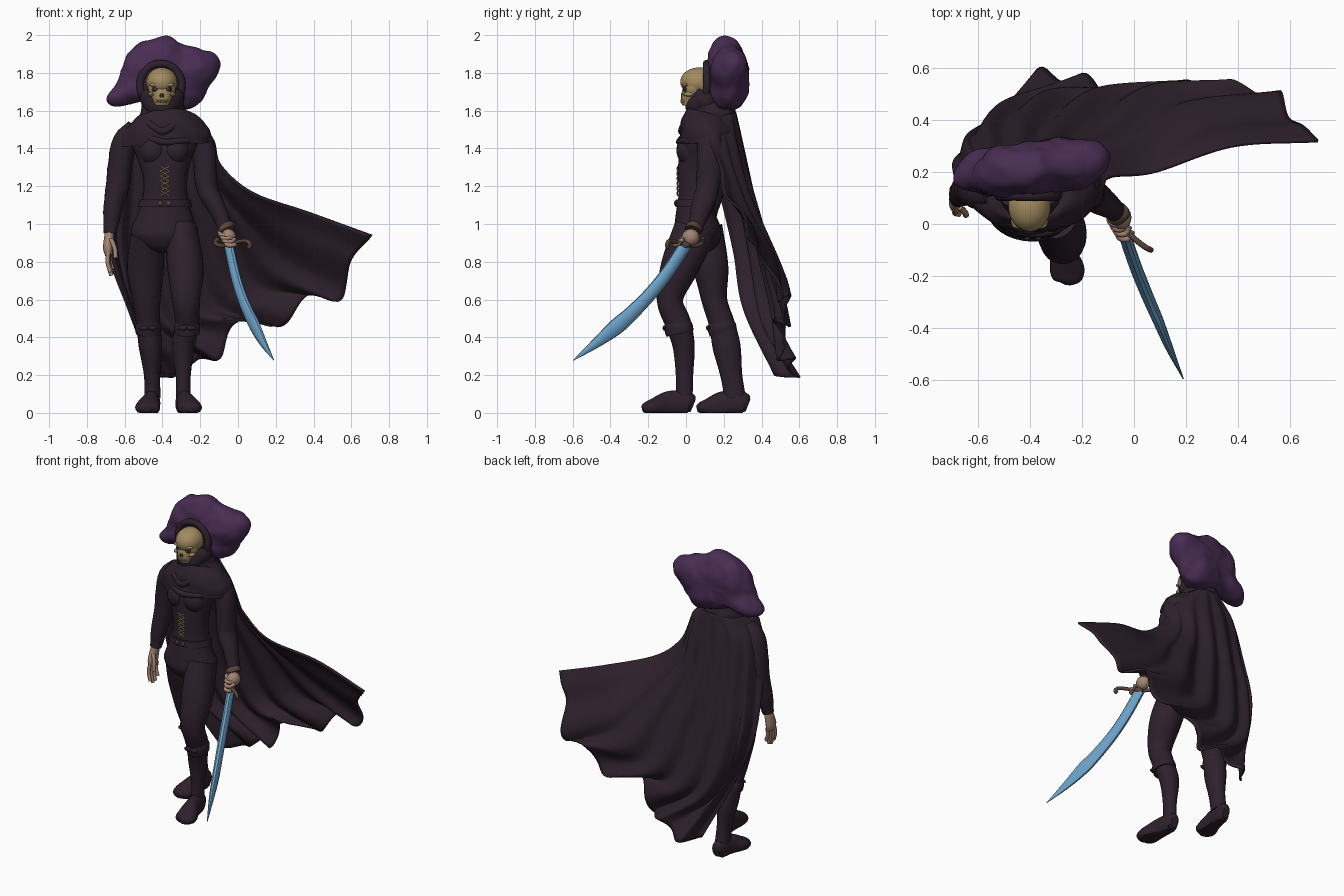
import bpy, bmesh, math
from mathutils import Vector, noise


def mat(name, r, g, b):
    m = bpy.data.materials.new(name)
    m.diffuse_color = (r, g, b, 1)
    return m


CLOTH = mat("dark_plum_cloth", .027, .015, .025)
HAT = mat("purple_felt", .066, .026, .086)
BONE = mat("old_bone", .36, .26, .115)
SKIN = mat("skin", .36, .23, .165)
STEEL = mat("blue_steel", .15, .36, .58)
BRONZE = mat("brown_bronze", .095, .055, .04)
LACE = mat("gold_lace", .4, .26, .13)


def finish(name, bm, m):
    bmesh.ops.recalc_face_normals(bm, faces=bm.faces[:])
    me = bpy.data.meshes.new(name)
    bm.to_mesh(me)
    bm.free()
    me.materials.append(m)
    ob = bpy.data.objects.new(name, me)
    bpy.context.collection.objects.link(ob)
    return ob


def spline(P, t, closed=False):
    """Catmull-Rom point through rows P at t in 0..1"""
    n = len(P)
    s = t * (n if closed else n - 1)
    i = int(s) if closed else min(int(s), n - 2)
    f = s - i

    def at(k):
        if closed:
            return P[k % n]
        if k < 0:
            return [2 * a - b for a, b in zip(P[0], P[1])]
        if k >= n:
            return [2 * a - b for a, b in zip(P[-1], P[-2])]
        return P[k]
    return [.5 * (2 * b + (c - a) * f + (2 * a - 5 * b + 4 * c - d) * f * f + (3 * b - a - 3 * c + d) * f ** 3)
            for a, b, c, d in zip(at(i - 1), at(i), at(i + 1), at(i + 2))]


def grid(bm, rings, wrap=True, caps=True):
    V = [[bm.verts.new(p) for p in r] for r in rings]
    n = len(V[0])
    for a, b in zip(V, V[1:]):
        for j in range(n if wrap else n - 1):
            k = (j + 1) % n
            bm.faces.new((a[j], a[k], b[k], b[j]))
    if caps:
        bm.faces.new(V[0])
        bm.faces.new(V[-1])


def sweep(name, m, rows, ref=(1, 0, 0), n=20, sub=5, wob=0, floor=False):
    """Elliptical tube through rows of (x, y, z, radius along ref, other radius)"""
    ref = Vector(ref)
    N = (len(rows) - 1) * sub
    S = [spline(rows, i / N) for i in range(N + 1)]
    rings = []
    for i, s in enumerate(S):
        t = (Vector(S[min(i + 1, N)][:3]) - Vector(S[max(i - 1, 0)][:3])).normalized()
        u = (ref - t * ref.dot(t)).normalized()
        w = t.cross(u)
        ring = []
        for j in range(n):
            a = math.tau * j / n
            p = Vector(s[:3]) + u * max(s[3], .001) * math.cos(a) + w * max(s[4], .001) * math.sin(a)
            if wob:
                p += (u * math.cos(a) + w * math.sin(a)) * wob * noise.noise(p * 13)
            if floor:
                p.z = max(p.z, 0)
            ring.append(p)
        rings.append(ring)
    bm = bmesh.new()
    grid(bm, rings)
    return finish(name, bm, m)


def tube(name, m, pts, r, n=10, sub=4):
    return sweep(name, m, [(*p, r, r) for p in pts], (.3, .8, .5), n, sub)


def ball(name, m, c, r, seg=24):
    bm = bmesh.new()
    bmesh.ops.create_uvsphere(bm, u_segments=seg, v_segments=seg // 2, radius=1)
    for v in bm.verts:
        v.co = Vector([a + b * d for a, b, d in zip(c, r, v.co)])
    return finish(name, bm, m)


# Body and belt
sweep("torso", CLOTH, [(-.39, .06, .85, .04, .05), (-.39, .06, .88, .12, .1), (-.39, .06, .95, .178, .128),
      (-.387, .05, 1.05, .145, .105), (-.385, .05, 1.15, .118, .09), (-.385, .05, 1.25, .118, .092),
      (-.388, .06, 1.35, .145, .1), (-.39, .07, 1.45, .18, .1), (-.39, .1, 1.54, .13, .09)], n=32)
for x in (-.448, -.332):
    ball("bust", CLOTH, (x, .028, 1.39), (.078, .079, .085))
sweep("belt", CLOTH, [(-.387, .05, 1.09, .143, .107), (-.387, .05, 1.13, .134, .103)], n=32, sub=2)
for dx in (-.022, .022):
    ball("buckle", BRONZE, (-.39 + dx, -.057, 1.11), (.012, .006, .015), 12)
for i in range(6):  # crossed corset laces
    z = 1.15 + i * .026
    for s in (-1, 1):
        tube("corset_lace", LACE, [(-.388 - s * .022, -.043, z), (-.388, -.047, z + .012),
             (-.388 + s * .022, -.043, z + .024)], .004, 6, 2)

# Legs, boots
LEGS = {
    "rear": [(-.48, .08, .97, .085, .115), (-.49, .13, .77, .098, .095), (-.485, .15, .6, .075, .068),
             (-.475, .19, .47, .063, .068), (-.463, .215, .35, .062, .074), (-.455, .24, .2, .043, .058),
             (-.453, .26, .08, .043, .056)],
    "front": [(-.3, .05, .97, .085, .115), (-.278, -.035, .77, .096, .1), (-.275, -.085, .6, .075, .07),
              (-.27, -.04, .47, .063, .068), (-.29, -.012, .35, .06, .058), (-.29, -.008, .2, .04, .046),
              (-.29, -.01, .08, .037, .045)]}
for k, rows in LEGS.items():
    sweep(k + "_leg", CLOTH, rows, n=24)
    x, y, z, a, b = rows[3]
    sweep(k + "_boot_cuff", CLOTH, [(x, y - .004, .48, a, b), (x, y, .455, a + .007, b + .008),
          (x, y + .008, .42, a + .003, b + .006)], n=24, sub=3)
    for s in (-1, 1):
        ball(k + "_boot_bow", CLOTH, (x + s * .022, y - b - .006, .45), (.026, .01, .014), 12)
    hx, hy, sx = (-.453, .0, 1) if k == "rear" else (-.29, -.29, -1.3)
    sweep(k + "_foot", CLOTH, [(hx, hy + .328, .04, .025, .035), (hx, hy + .295, .05, .042, .065),
          (hx - sx * .01, hy + .2, .045, .047, .07), (hx - sx * .024, hy + .12, .03, .066, .048),
          (hx - sx * .03, hy + .078, .025, .055, .032), (hx - sx * .03, hy + .058, .02, .02, .016)],
          n=20, floor=True)

# Arms and cuffs
sweep("free_arm", CLOTH, [(-.54, .12, 1.51, .055, .055), (-.607, .13, 1.41, .067, .072), (-.638, .14, 1.2, .061, .065),
      (-.662, .12, 1.08, .05, .053), (-.678, .1, .95, .034, .036)], wob=.006)
sweep("sword_arm", CLOTH, [(-.24, .12, 1.51, .055, .055), (-.186, .13, 1.41, .064, .072), (-.165, .115, 1.2, .057, .065),
      (-.11, .08, 1.08, .047, .055), (-.06, .045, .97, .037, .04)], wob=.006)
sweep("sword_arm_cuff", BRONZE, [(-.068, .05, 1.0, .036, .04), (-.06, .045, .985, .045, .047),
      (-.052, .04, .97, .04, .042)], wob=.014)

# Free hand
sweep("free_palm", SKIN, [(-.677, .1, .97, .024, .027), (-.684, .095, .92, .026, .035),
      (-.688, .085, .87, .026, .042), (-.685, .08, .835, .019, .038)])
for i in range(4):
    y, L = .05 + i * .021, (.1, .118, .11, .085)[i]
    tube("free_finger", SKIN, [(-.687 + i * .003, y, .85), (-.69 + i * .004, y - .008, .85 - L * .55),
         (-.675 + i * .004, y - .012, .845 - L)], .011)
tube("free_thumb", SKIN, [(-.672, .065, .92), (-.652, .045, .87), (-.648, .035, .82)], .012)

# Sword hand, hilt and curved blade
ball("sword_palm", SKIN, (-.05, .025, .93), (.04, .046, .044))
for i in range(4):
    o = Vector((-.068 + i * .011, .04 - i * .019, .955 - i * .018))
    tube("sword_finger", SKIN, [o + Vector(d) for d in
         ((-.03, .0, .004), (-.022, -.035, -.012), (.012, -.04, -.012), (.028, -.012, .0))], .0115)
tube("grip", BRONZE, [(-.085, .085, .985), (-.062, .035, .93), (-.045, -.01, .88)], .015)
ball("pommel", BRONZE, (-.088, .09, .985), (.018, .018, .018), 12)
tube("guard", BRONZE, [(-.105, .09, .925), (-.12, .085, .9), (-.09, .05, .885), (-.045, -.005, .89),
     (.0, -.055, .905), (.045, -.09, .91), (.065, -.1, .89), (.055, -.095, .875)], .011)
ball("guard_block", BRONZE, (-.045, -.005, .89), (.028, .032, .025), 12)
sweep("blade", STEEL, [(-.048, -.005, .885, .023, .034), (-.02, -.09, .755, .024, .035), (.012, -.18, .64, .024, .036),
      (.055, -.285, .53, .023, .04), (.092, -.37, .455, .021, .044), (.135, -.475, .37, .015, .027),
      (.19, -.597, .278, .002, .002)], (.92, .4, 0), n=10, sub=4)

# Cape: rows from neck to hem, viewer's left to right, with growing ripples
CAPE = [
    [(-.53, .12, 1.56), (-.49, .23, 1.58), (-.39, .26, 1.59), (-.3, .23, 1.58), (-.25, .12, 1.56)],
    [(-.65, .1, 1.43), (-.58, .25, 1.43), (-.4, .29, 1.43), (-.22, .25, 1.43), (-.135, .12, 1.45)],
    [(-.69, .18, 1.15), (-.59, .3, 1.17), (-.38, .345, 1.17), (-.18, .3, 1.2), (-.09, .18, 1.31)],
    [(-.685, .25, .85), (-.59, .365, .87), (-.33, .41, .88), (-.03, .39, .98), (.08, .2, 1.165)],
    [(-.58, .3, .55), (-.49, .46, .5), (-.2, .5, .55), (.15, .5, .74), (.38, .3, 1.06)],
    [(-.45, .47, .2), (-.36, .575, .18), (-.22, .56, .28), (-.1, .51, .28), (-.02, .49, .47), (.22, .53, .46),
     (.36, .53, .61), (.54, .51, .6), (.6, .42, .8), (.71, .32, .94)]]
NU, NV = 120, 60
cols = []
for i in range(NU + 1):
    u = i / NU
    ctrl = [spline(r, u) for r in CAPE]
    col = []
    for j in range(NV + 1):
        v = j / NV
        p = Vector(spline(ctrl, v))
        amp = .026 * v ** .8 * min(1, 6 * (1 - u), 8 * u + .2)
        p.y += amp * (math.sin(u * 44 + 3 * v) + .6 * noise.noise((u * 9, v * 3, 1)))
        p.z += .5 * amp * math.cos(u * 30 + 4 * v) * v
        col.append(p)
    cols.append(col)
bm = bmesh.new()
grid(bm, cols, wrap=False, caps=False)
cape = finish("cape", bm, CLOTH)
mod = cape.modifiers.new("thickness", 'SOLIDIFY')
mod.thickness = .012
mod.offset = 0

# Shoulder mantle, drapes and neck scarf
sweep("mantle", CLOTH, [(-.4, .14, 1.64, .105, .1), (-.4, .14, 1.58, .128, .13), (-.395, .128, 1.54, .185, .145),
      (-.39, .12, 1.49, .238, .152), (-.387, .12, 1.42, .252, .15)], n=40, wob=.016)
tube("chest_drape", CLOTH, [(-.57, .06, 1.49), (-.5, .0, 1.47), (-.4, -.035, 1.435), (-.29, -.015, 1.44),
     (-.19, .07, 1.45)], .018)
tube("collar_fold", CLOTH, [(-.52, .08, 1.55), (-.47, .005, 1.53), (-.4, -.02, 1.49), (-.32, .005, 1.54),
     (-.27, .09, 1.57)], .022)
sweep("face_scarf", CLOTH, [(-.403, .125, 1.69, .118, .085), (-.402, .105, 1.645, .113, .095),
      (-.402, .085, 1.615, .095, .09), (-.4, .075, 1.57, .065, .075), (-.4, .05, 1.51, .02, .05)], wob=.008)

# Skull
HX, HZ = -.403, 1.752
ball("cranium", BONE, (HX, .07, HZ), (.082, .1, .077), 32)
sweep("face_bone", BONE, [(HX, .045, 1.76, .074, .058), (HX, .04, 1.71, .072, .057), (HX, .032, 1.68, .06, .057),
      (HX, .022, 1.645, .044, .049), (HX, .02, 1.625, .036, .038)])
for s in (-1, 1):
    ball("brow", BONE, (HX + s * .034, -.002, 1.737), (.034, .018, .011), 16)
    ball("cheekbone", BONE, (HX + s * .056, .015, 1.687), (.016, .03, .012), 16)
    ball("eye_socket", CLOTH, (HX + s * .033, -.001, 1.713), (.021, .014, .0155), 16)
    ball("eye_glow", HAT, (HX + s * .033, -.012, 1.712), (.01, .006, .008), 12)
    ball("nose_hole", CLOTH, (HX + s * .006, -.022, 1.68), (.006, .006, .012), 10)
for i in range(-3, 4):
    ball("tooth", BONE, (HX + i * .009, -.024 + .0012 * i * i, 1.651), (.0045, .006, .01), 8)

# Hood behind the skull
ball("hood", CLOTH, (-.41, .165, 1.735), (.135, .09, .135), 32)
tube("hood_rim", CLOTH, [(-.408 + .11 * math.cos(a), .11, 1.735 + .114 * math.sin(a))
     for a in [math.radians(-40 + 26 * k) for k in range(11)]], .021)

# Large lumpy hat: front outline domed along y
OUT = [(-.695, 1.665), (-.64, 1.62), (-.52, 1.64), (-.39, 1.62), (-.25, 1.61), (-.16, 1.71), (-.093, 1.83),
       (-.13, 1.91), (-.25, 1.935), (-.36, 1.985), (-.49, 1.965), (-.585, 1.905), (-.635, 1.77)]
cx, cz = -.39, 1.79
rings = []
for i in range(25):
    ph = math.radians(-88 + i * 176 / 24)
    f = math.cos(ph) ** .6
    ring = []
    for j in range(80):
        x, z = spline(OUT, j / 80, True)
        p = Vector((cx + f * (x - cx), .216 + .1 * math.sin(ph), cz + f * (z - cz)))
        p.y += .1 * (p.x - cx) - .02 * (p.z - cz)
        k = noise.noise(p * 9) * .02 + noise.noise(p * 20) * .008
        d = Vector((p.x - cx, (p.y - .216) * 4, p.z - cz)).normalized()
        ring.append(p + d * k)
    rings.append(ring)
bm = bmesh.new()
grid(bm, rings)
finish("hat", bm, HAT)

# Smooth shading with sharp edges kept
for ob in bpy.context.scene.objects:
    ob.select_set(True)
bpy.context.view_layer.objects.active = cape
bpy.ops.object.shade_smooth_by_angle(angle=math.radians(40))
